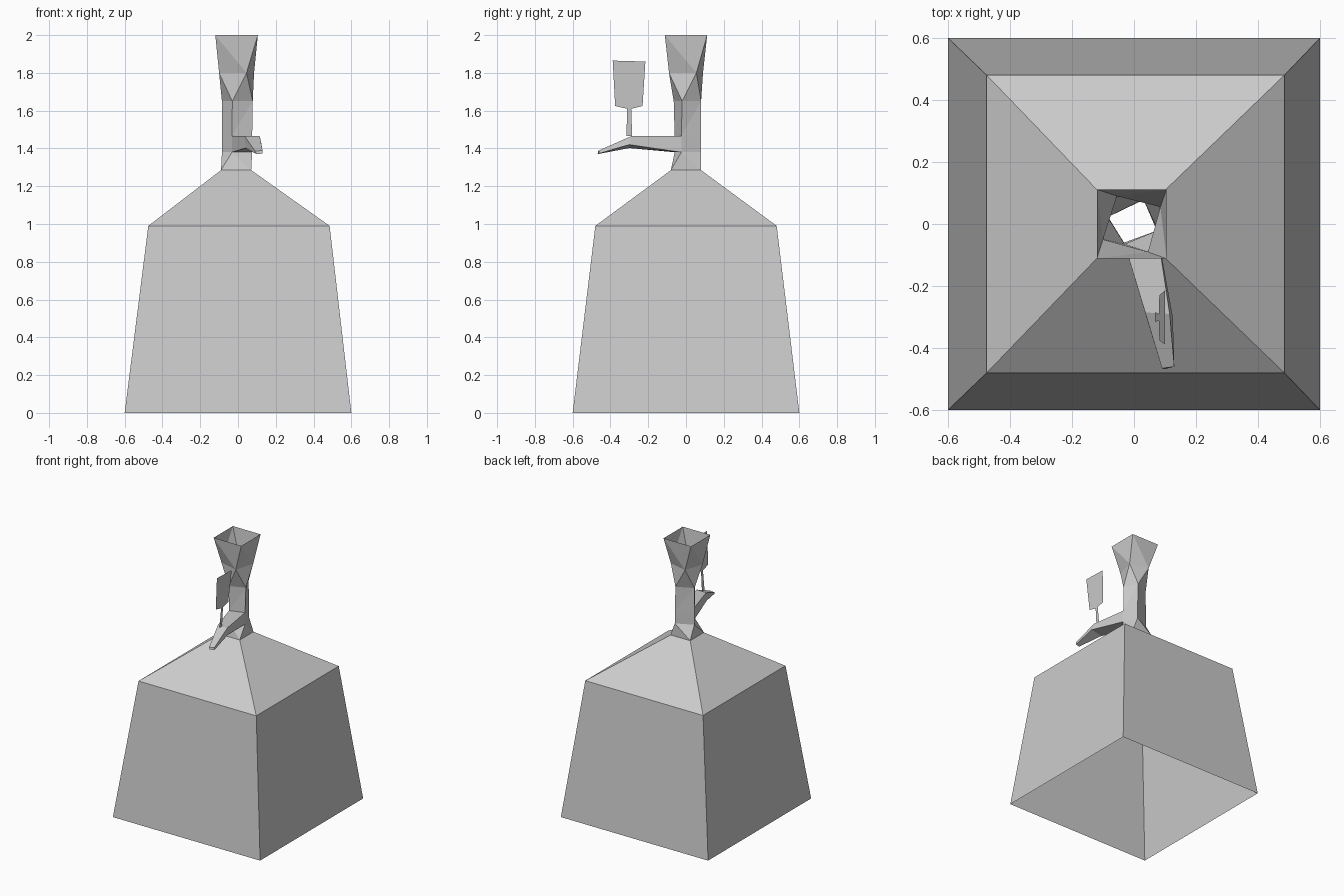
import bpy

if "Cube" in bpy.data.objects:
    bpy.data.objects.remove(bpy.data.objects["Cube"])


def make(name, verts, faces):
    mesh = bpy.data.meshes.new(name)
    mesh.from_pydata(verts, [], faces)
    mesh.update()
    ob = bpy.data.objects.new(name, mesh)
    bpy.context.collection.objects.link(ob)
    return ob


def rect(x0, x1, y0, y1, z):
    return [(x0, y0, z), (x1, y0, z), (x1, y1, z), (x0, y1, z)]


def loft(name, rings, split="", skip=(), cap=False):
    """Skin four-point rings; split picks the diagonal per band ('/', '\\' or '-' for quads)."""
    faces = []
    for r in range(len(rings) - 1):
        mode = split[r] if r < len(split) else "-"
        for i in range(4):
            if (r, i) in skip:
                continue
            j = (i + 1) % 4
            a, b, c, d = 4 * r + i, 4 * r + j, 4 * r + 4 + j, 4 * r + 4 + i
            if mode == "/":
                faces += [(a, b, d), (b, c, d)]
            elif mode == "\\":
                faces += [(a, b, c), (a, c, d)]
            else:
                faces.append((a, b, c, d))
    if cap:
        n = 4 * (len(rings) - 1)
        faces.append((n, n + 1, n + 2, n + 3))
    return make(name, [p for ring in rings for p in ring], faces)


# Tapered hood, open underneath and at the neck
neck = rect(-0.09, 0.07, -0.08, 0.08, 1.285)
loft("hood", [rect(-0.6, 0.6, -0.6, 0.6, 0),
              rect(-0.475, 0.485, -0.48, 0.48, 0.99), neck])

# Twisted hollow flue, with an opening where the arm grows out
pipe = [(-0.032, -0.06), (0.075, -0.025), (0.035, 0.08), (-0.085, 0.025)]
low = [(x, y, 1.38) for x, y in pipe]
high = [(x, y, 1.467) for x, y in pipe]
waist = [(-0.03, -0.065, 1.65), (0.078, -0.02, 1.65), (0.03, 0.08, 1.65), (-0.085, 0.022, 1.65)]
flare = [(-0.1, -0.05, 1.8), (0.045, -0.09, 1.8), (0.085, 0.055, 1.8), (-0.055, 0.09, 1.8)]
rim = rect(-0.12, 0.105, -0.112, 0.112, 2.0)
loft("flue", [neck, low, high, waist, flare, rim], split="/-\\\\/", skip={(1, 0)})

# Pointed arm lofted from the flue opening
root = [high[0], high[1], low[1], low[0]]
elbow = [(0.036, -0.285, 1.465), (0.115, -0.29, 1.465), (0.125, -0.30, 1.42), (0.04, -0.30, 1.402)]
tip = [(0.09, -0.465, 1.385), (0.13, -0.46, 1.39), (0.13, -0.46, 1.373), (0.098, -0.468, 1.37)]
loft("arm", [root, elbow, tip], cap=True)


# Flat paddle on a stem, leaning slightly sideways
def lean(outline):
    return [(0.1 + (z - 1.87) * 0.075, y, z) for y, z in outline]


make("paddle_stem", lean([(-0.315, 1.465), (-0.285, 1.465), (-0.29, 1.61), (-0.312, 1.61)]),
     [(0, 1, 2, 3)])
make("paddle_blade", lean([(-0.388, 1.865), (-0.375, 1.625), (-0.30, 1.607),
                           (-0.23, 1.625), (-0.215, 1.86)]), [(0, 1, 2, 3, 4)])
